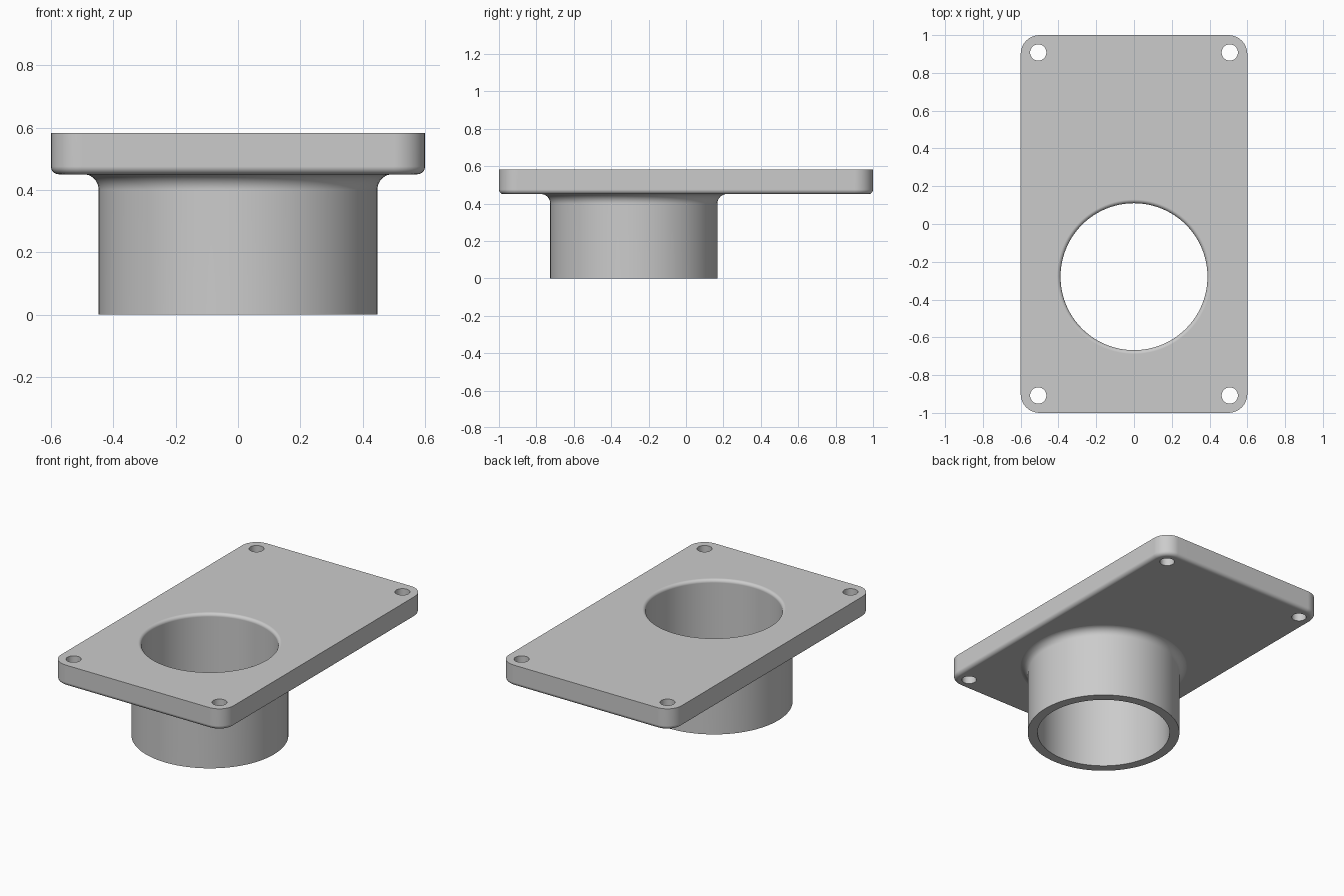
import bpy
import bmesh
from math import sin, cos, pi

if "Cube" in bpy.data.objects:
    bpy.data.objects.remove(bpy.data.objects["Cube"], do_unlink=True)

TOP, UNDER = 0.583, 0.45
PIPE_Y, PIPE_R, BORE_R = -0.279, 0.447, 0.389
CORNER, EDGE, FILLET, LIP = 0.1, 0.025, 0.05, 0.02
QUARTER = [i / 8 * pi / 2 for i in range(9)]

grey = bpy.data.materials.new("plain grey")
grey.use_nodes = True
grey.diffuse_color = (0.6, 0.6, 0.6, 1)
grey.node_tree.nodes["Principled BSDF"].inputs["Base Color"].default_value = (0.6, 0.6, 0.6, 1)


def loft(name, rings):
    """Closed solid through a stack of equal-length rings, bottom to top."""
    bm = bmesh.new()
    loops = [[bm.verts.new(p) for p in ring] for ring in rings]
    n = len(loops[0])
    for low, high in zip(loops, loops[1:]):
        for i in range(n):
            j = (i + 1) % n
            bm.faces.new((low[i], low[j], high[j], high[i]))
    bm.faces.new(loops[0][::-1])
    bm.faces.new(loops[-1])
    mesh = bpy.data.meshes.new(name)
    bm.to_mesh(mesh)
    bm.free()
    mesh.materials.append(grey)
    obj = bpy.data.objects.new(name, mesh)
    bpy.context.collection.objects.link(obj)
    return obj


def lathe(name, profile, x, y, sides):
    angles = [2 * pi * i / sides for i in range(sides)]
    return loft(name, [[(x + r * cos(a), y + r * sin(a), z) for a in angles] for r, z in profile])


def rounded_rectangle(radius, z):
    points = []
    for k, (sx, sy) in enumerate([(1, 1), (-1, 1), (-1, -1), (1, -1)]):
        for a in QUARTER:
            t = a + k * pi / 2
            points.append((sx * (0.6 - CORNER) + radius * cos(t),
                           sy * (1 - CORNER) + radius * sin(t), z))
    return points


def combine(target, other, operation):
    mod = target.modifiers.new(operation, 'BOOLEAN')
    mod.operation, mod.solver, mod.object = operation, 'EXACT', other
    bpy.context.view_layer.objects.active = target
    bpy.ops.object.modifier_apply(modifier=mod.name)
    bpy.data.objects.remove(other, do_unlink=True)


# Mounting plate with a rounded lower edge
rings = [rounded_rectangle(CORNER - EDGE * (1 - sin(a)), UNDER + EDGE * (1 - cos(a))) for a in QUARTER]
plate = loft("flanged_mounting_plate", rings + [rounded_rectangle(CORNER, TOP)])

# Pipe collar with a fillet flaring into the plate
flare = [(PIPE_R + FILLET * (1 - cos(a)), UNDER - FILLET * (1 - sin(a)) + 0.0005) for a in QUARTER]
collar = lathe("pipe_collar", [(PIPE_R, 0)] + flare + [(PIPE_R + FILLET, UNDER + 0.06)], 0, PIPE_Y, 96)
combine(plate, collar, 'UNION')

# Bore with a rounded upper lip
lip = [(BORE_R + LIP * (1 - cos(a)), TOP - LIP * (1 - sin(a))) for a in QUARTER]
bore = lathe("bore_cutter", [(BORE_R, -0.1)] + lip + [(BORE_R + LIP, TOP + 0.1)], 0, PIPE_Y, 96)
combine(plate, bore, 'DIFFERENCE')

# Corner screw holes
for sx in (-1, 1):
    for sy in (-1, 1):
        drill = lathe("drill", [(0.043, 0.3), (0.043, 0.8)], sx * 0.507, sy * 0.908, 32)
        combine(plate, drill, 'DIFFERENCE')

# Smooth rounded surfaces while keeping flat faces flat
bpy.ops.object.select_all(action='DESELECT')
plate.select_set(True)
bpy.context.view_layer.objects.active = plate
bpy.ops.object.shade_smooth_by_angle(angle=pi / 6)
weighted = plate.modifiers.new("even shading", 'WEIGHTED_NORMAL')
weighted.keep_sharp = True
